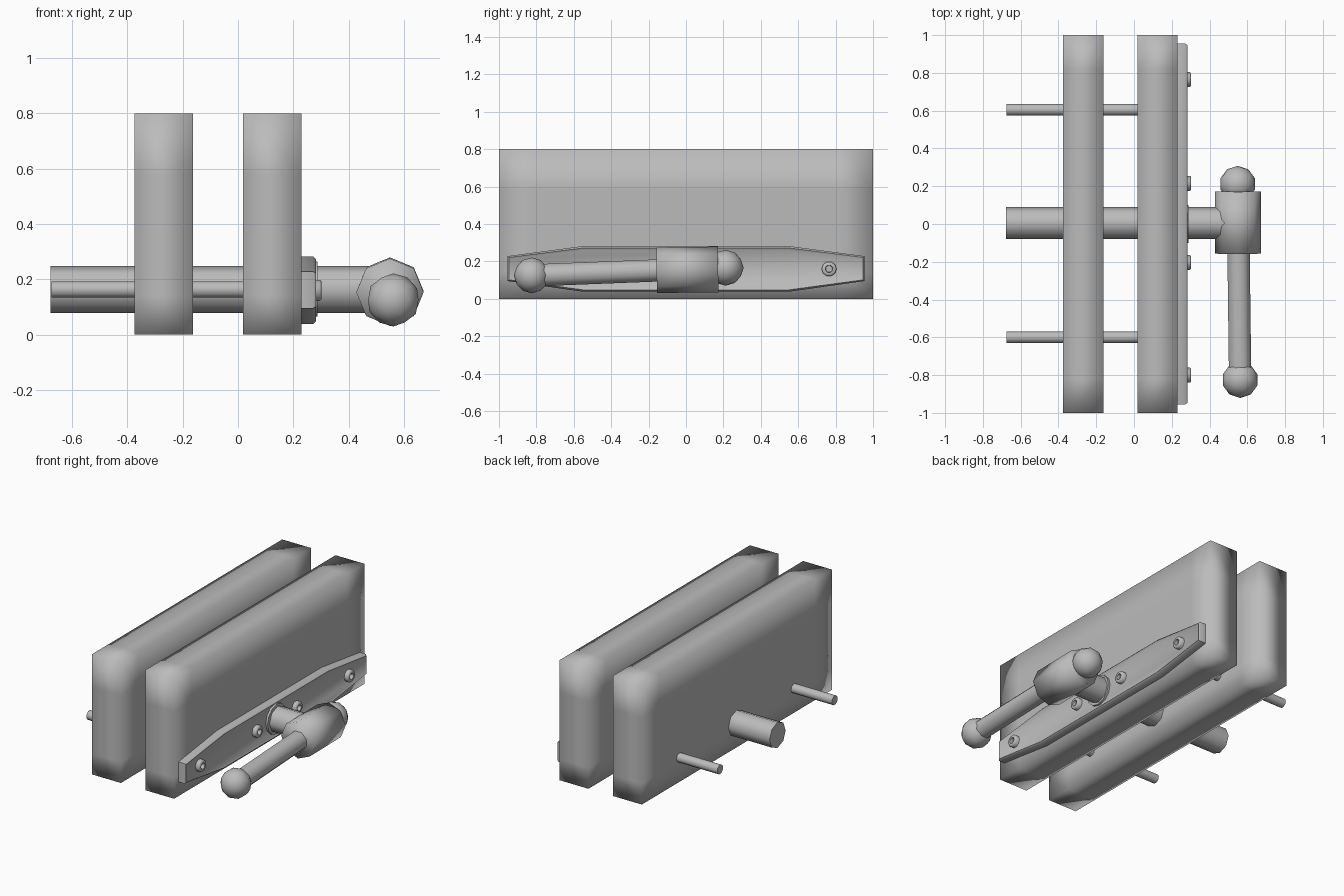
import bpy, bmesh, math
from mathutils import Vector

if "Cube" in bpy.data.objects:
    bpy.data.objects.remove(bpy.data.objects["Cube"])

metal = bpy.data.materials.new("grey metal")
metal.diffuse_color = (0.5, 0.5, 0.5, 1)
metal.use_nodes = True
metal.node_tree.nodes["Principled BSDF"].inputs["Base Color"].default_value = metal.diffuse_color
ANGLE = math.radians(50)


def finish(name, bm, angle=ANGLE):
    """Turn a bmesh into a smooth-shaded object; edges above the angle stay sharp."""
    bmesh.ops.recalc_face_normals(bm, faces=bm.faces)
    for f in bm.faces:
        f.smooth = True
    for e in bm.edges:
        e.smooth = e.calc_face_angle(0) < angle
    mesh = bpy.data.meshes.new(name)
    bm.to_mesh(mesh)
    bm.free()
    mesh.materials.append(metal)
    ob = bpy.data.objects.new(name, mesh)
    bpy.context.collection.objects.link(ob)
    return ob


def lathe(name, start, end, profile, sides, turn=0.0, angle=ANGLE):
    """Rings of (distance, radius) along the line from start to end, capped."""
    a, b = Vector(start), Vector(end)
    axis = (b - a).normalized()
    up = Vector((0, 0, 1))
    u = up.cross(axis).normalized()
    v = axis.cross(u)
    bm = bmesh.new()
    rings = []
    for t, r in profile:
        ring = []
        for i in range(sides):
            w = 2 * math.pi * i / sides + turn
            ring.append(bm.verts.new(a + axis * t + (u * math.cos(w) + v * math.sin(w)) * r))
        rings.append(ring)
    for p, q in zip(rings, rings[1:]):
        for i in range(sides):
            j = (i + 1) % sides
            bm.faces.new((p[i], p[j], q[j], q[i]))
    bm.faces.new(rings[0])
    bm.faces.new(rings[-1])
    return finish(name, bm, angle)


def rod(name, start, end, r, sides, turn=0.0, angle=ANGLE):
    length = (Vector(end) - Vector(start)).length
    return lathe(name, start, end, [(0, r), (length, r)], sides, turn, angle)


def jaw(name, x0, x1):
    """Block with soft shading running over its edges."""
    bm = bmesh.new()
    bmesh.ops.create_cube(bm, size=1)
    for v in bm.verts:
        v.co = ((x0 + x1) / 2 + v.co.x * (x1 - x0), v.co.y * 2, 0.4 + v.co.z * 0.8)
    cuts = [((0, y, 0), (0, 1, 0)) for y in (-0.82, 0.82)]
    cuts += [((0, 0, z), (0, 0, 1)) for z in (0.14, 0.58)]
    for co, no in cuts:
        bmesh.ops.bisect_plane(bm, geom=bm.verts[:] + bm.edges[:] + bm.faces[:],
                               plane_co=co, plane_no=no)
    return finish(name, bm, math.pi)


# Jaws
jaw("rear_jaw", -0.375, -0.162)
jaw("front_jaw", 0.018, 0.23)

# Mounting plate with a chamfered rim and shallow recessed face
outline = [(-0.955, 0.095), (-0.55, 0.038), (0.55, 0.038), (0.955, 0.095),
           (0.955, 0.228), (0.55, 0.282), (-0.55, 0.282), (-0.955, 0.228)]
bm = bmesh.new()
face = bm.faces.new([bm.verts.new((0.225, y, z)) for y, z in outline])
top = bmesh.ops.extrude_face_region(bm, geom=[face])
for v in [g for g in top["geom"] if isinstance(g, bmesh.types.BMVert)]:
    v.co.x = 0.272
front = [g for g in top["geom"] if isinstance(g, bmesh.types.BMFace)]
bmesh.ops.recalc_face_normals(bm, faces=bm.faces)
bmesh.ops.inset_region(bm, faces=front, thickness=0.01, depth=0.01)
bmesh.ops.inset_region(bm, faces=front, thickness=0.012, depth=-0.008)
finish("mounting_plate", bm, math.radians(60))

# Main screw, collar and guide rods
rod("main_screw", (-0.678, 0.005, 0.163), (0.5, 0.005, 0.163), 0.085, 8)
rod("collar", (0.26, 0, 0.165), (0.288, 0, 0.165), 0.1, 12)
for y in (-0.6, 0.605):
    rod("guide_rod", (-0.675, y, 0.163), (0.1, y, 0.163), 0.031, 10)

# Socket bolts
for y in (-0.8, -0.204, 0.215, 0.765):
    lathe("bolt", (0.25, y, 0.16), (0.302, y, 0.16),
          [(0, 0.04), (0.046, 0.04), (0.052, 0.034), (0.052, 0.02), (0.03, 0.018)], 10)

# Handle hub, bar and end balls
rod("handle_hub", (0.55, -0.157, 0.153), (0.55, 0.172, 0.157), 0.122, 8, 0, math.radians(100))
ends = [(0.562, -0.825, 0.125), (0.549, 0.212, 0.166)]
rod("handle_bar", ends[0], ends[1], 0.064, 8, math.pi / 8)
for c in ends:
    bm = bmesh.new()
    bmesh.ops.create_icosphere(bm, subdivisions=2, radius=0.096)
    bmesh.ops.translate(bm, verts=bm.verts, vec=c)
    finish("handle_ball", bm)
